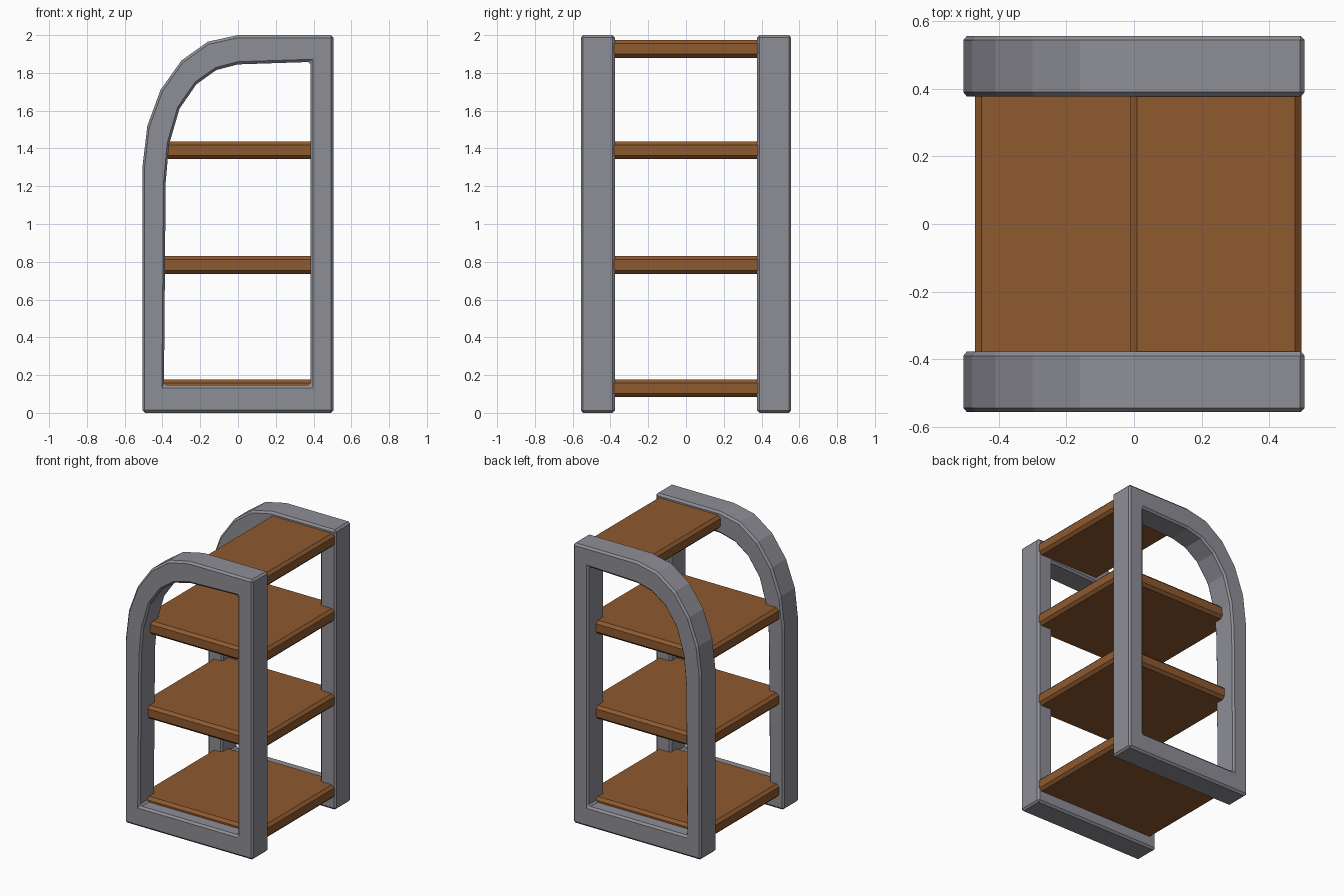
import bpy, bmesh

if "Cube" in bpy.data.objects:
    bpy.data.objects.remove(bpy.data.objects["Cube"])


def material(name, color):
    m = bpy.data.materials.new(name)
    m.diffuse_color = (*color, 1)
    m.use_nodes = True
    m.node_tree.nodes["Principled BSDF"].inputs["Base Color"].default_value = m.diffuse_color
    return m


grey = material("grey_metal", (0.27, 0.27, 0.305))
brown = material("brown_wood", (0.27, 0.10, 0.028))


def finish(bm, name, mat, bevel):
    bmesh.ops.recalc_face_normals(bm, faces=bm.faces)
    me = bpy.data.meshes.new(name)
    bm.to_mesh(me)
    bm.free()
    me.materials.append(mat)
    ob = bpy.data.objects.new(name, me)
    bpy.context.collection.objects.link(ob)
    mod = ob.modifiers.new("chamfer", 'BEVEL')
    mod.width = bevel
    mod.segments = 1
    mod.limit_method = 'ANGLE'
    mod.angle_limit = 0.8
    return ob


# Arched frame profiles (x, z): outer and inner loops with matching points
outer = [(-.505, 0), (.505, 0), (.505, 2), (0, 2), (-.16, 1.965), (-.30, 1.865),
         (-.41, 1.71), (-.48, 1.52), (-.505, 1.31)]
inner = [(-.392, .147), (.385, .147), (.385, 1.858), (0, 1.845), (-.115, 1.815), (-.22, 1.74),
         (-.31, 1.61), (-.365, 1.42), (-.383, 1.22)]


def frame(name, y0, y1):
    bm = bmesh.new()
    loops = [[bm.verts.new((x, y, z)) for x, z in prof]
             for prof, y in ((outer, y0), (inner, y0), (inner, y1), (outer, y1))]
    n = len(outer)
    for k in range(4):
        a, b = loops[k], loops[(k + 1) % 4]
        for i in range(n):
            j = (i + 1) % n
            bm.faces.new((a[i], a[j], b[j], b[i]))
    return finish(bm, name, grey, 0.013)


# Shelf boards run between the frames and end halfway through them
def shelf(name, x0, x1, z0, z1):
    bm = bmesh.new()
    bmesh.ops.create_cube(bm, size=1)
    for v in bm.verts:
        v.co = (x1 if v.co.x > 0 else x0,
                0.465 if v.co.y > 0 else -0.465,
                z1 if v.co.z > 0 else z0)
    return finish(bm, name, brown, 0.019)


frame("front_frame", -0.557, -0.377)
frame("back_frame", 0.377, 0.557)
shelf("bottom_shelf", -.47, .496, .083, .178)
shelf("lower_shelf", -.47, .496, .735, .83)
shelf("upper_shelf", -.47, .496, 1.343, 1.438)
shelf("top_shelf", -.01, .496, 1.88, 1.975)
